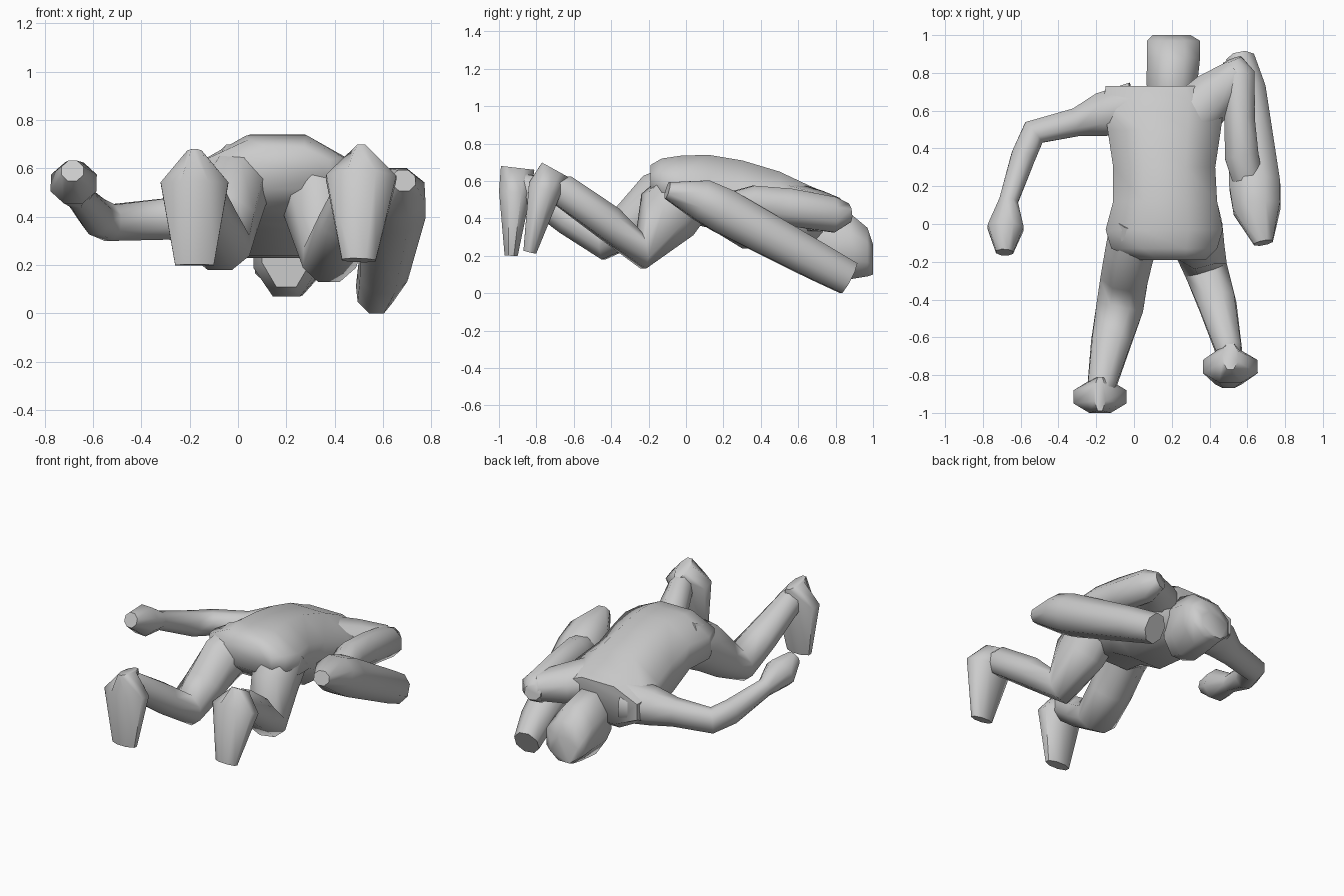
import bpy, bmesh, math
from mathutils import Vector

Z = Vector((0, 0, 1))
Y = Vector((0, 1, 0))


def loft(name, sections, up=Z, n=8, axis=None):
    """Skin rings (x, y, z, half width, half height) along a path."""
    bm = bmesh.new()
    pts = [Vector(s[:3]) for s in sections]
    rings = []
    for i, s in enumerate(sections):
        if axis:
            t = axis
        else:
            d0 = pts[i] - pts[max(i - 1, 0)]
            d1 = pts[min(i + 1, len(pts) - 1)] - pts[i]
            t = (d0.normalized() + d1.normalized()).normalized()
        side = t.cross(up).normalized()
        top = side.cross(t).normalized()
        k = 1 / math.cos(math.pi / n)
        ring = []
        for j in range(n):
            a = 2 * math.pi * (j + 0.5) / n
            ring.append(bm.verts.new(pts[i] + side * (s[3] * k * math.cos(a))
                                     + top * (s[4] * k * math.sin(a))))
        rings.append(ring)
    for r0, r1 in zip(rings, rings[1:]):
        for j in range(n):
            bm.faces.new((r0[j], r0[(j + 1) % n], r1[(j + 1) % n], r1[j]))
    bm.faces.new(rings[0])
    bm.faces.new(rings[-1])
    bmesh.ops.recalc_face_normals(bm, faces=bm.faces)
    mesh = bpy.data.meshes.new(name)
    bm.to_mesh(mesh)
    bm.free()
    ob = bpy.data.objects.new(name, mesh)
    bpy.context.collection.objects.link(ob)
    bpy.ops.object.select_all(action='DESELECT')
    ob.select_set(True)
    bpy.context.view_layer.objects.active = ob
    bpy.ops.object.shade_smooth_by_angle(angle=math.radians(60))
    return ob


# Torso, rump to collar
loft("torso", [(.20, -.19, .60, .18, .085), (.16, -.13, .59, .28, .13),
               (.16, -.03, .56, .31, .175),
               (.165, .12, .545, .275, .195), (.16, .30, .475, .27, .235),
               (.16, .50, .44, .30, .21), (.16, .66, .41, .32, .165),
               (.14, .73, .42, .29, .125)], axis=Y)

# Head, face down
loft("head", [(.20, .64, .28, .10, .17), (.20, .74, .27, .135, .20),
              (.21, .88, .25, .14, .175), (.21, .97, .22, .14, .13),
              (.20, 1.0, .18, .10, .08)], axis=Y)

# Left arm with hand
loft("left_arm", [(.0, .61, .42, .14, .13), (-.17, .58, .41, .115, .11),
                  (-.30, .54, .39, .075, .085),
                  (-.53, .485, .375, .07, .075), (-.585, .36, .40, .065, .075),
                  (-.665, .12, .49, .05, .055), (-.68, -.02, .54, .095, .09),
                  (-.685, -.15, .59, .045, .045)])

# Right shoulder, upper arm and forearm
loft("right_shoulder", [(.27, .535, .46, .15, .13), (.42, .68, .44, .13, .11),
                        (.55, .79, .43, .09, .08)])
loft("right_upper_arm", [(.52, .87, .43, .05, .05), (.55, .79, .42, .09, .095),
                         (.56, .55, .46, .08, .10), (.57, .36, .48, .09, .095),
                         (.60, .24, .47, .08, .07)])
loft("right_forearm", [(.685, -.10, .55, .05, .045), (.65, .08, .50, .125, .11),
                       (.64, .20, .44, .135, .12), (.60, .70, .17, .10, .10),
                       (.565, .87, .08, .075, .09)])

# Legs: thigh, knee and shin
loft("left_leg", [(.02, .02, .57, .14, .14), (-.02, -.14, .50, .13, .15),
                  (-.05, -.28, .38, .125, .12),
                  (-.075, -.44, .28, .125, .10), (-.12, -.62, .40, .105, .09),
                  (-.17, -.85, .56, .075, .08), (-.175, -.92, .60, .05, .05)])
loft("right_leg", [(.31, .02, .55, .15, .15), (.34, -.10, .42, .13, .17),
                   (.38, -.24, .23, .115, .10), (.44, -.42, .38, .10, .09),
                   (.50, -.66, .55, .07, .085), (.51, -.73, .58, .05, .05)])

# Feet hanging down from the ankles
loft("left_foot", [(-.18, -.90, .67, .03, .09), (-.18, -.915, .54, .14, .085),
                   (-.18, -.935, .20, .08, .035)], up=Y)
loft("right_foot", [(.51, -.70, .66, .04, .08), (.51, -.755, .56, .145, .09),
                    (.50, -.835, .22, .07, .035)], up=Y)
